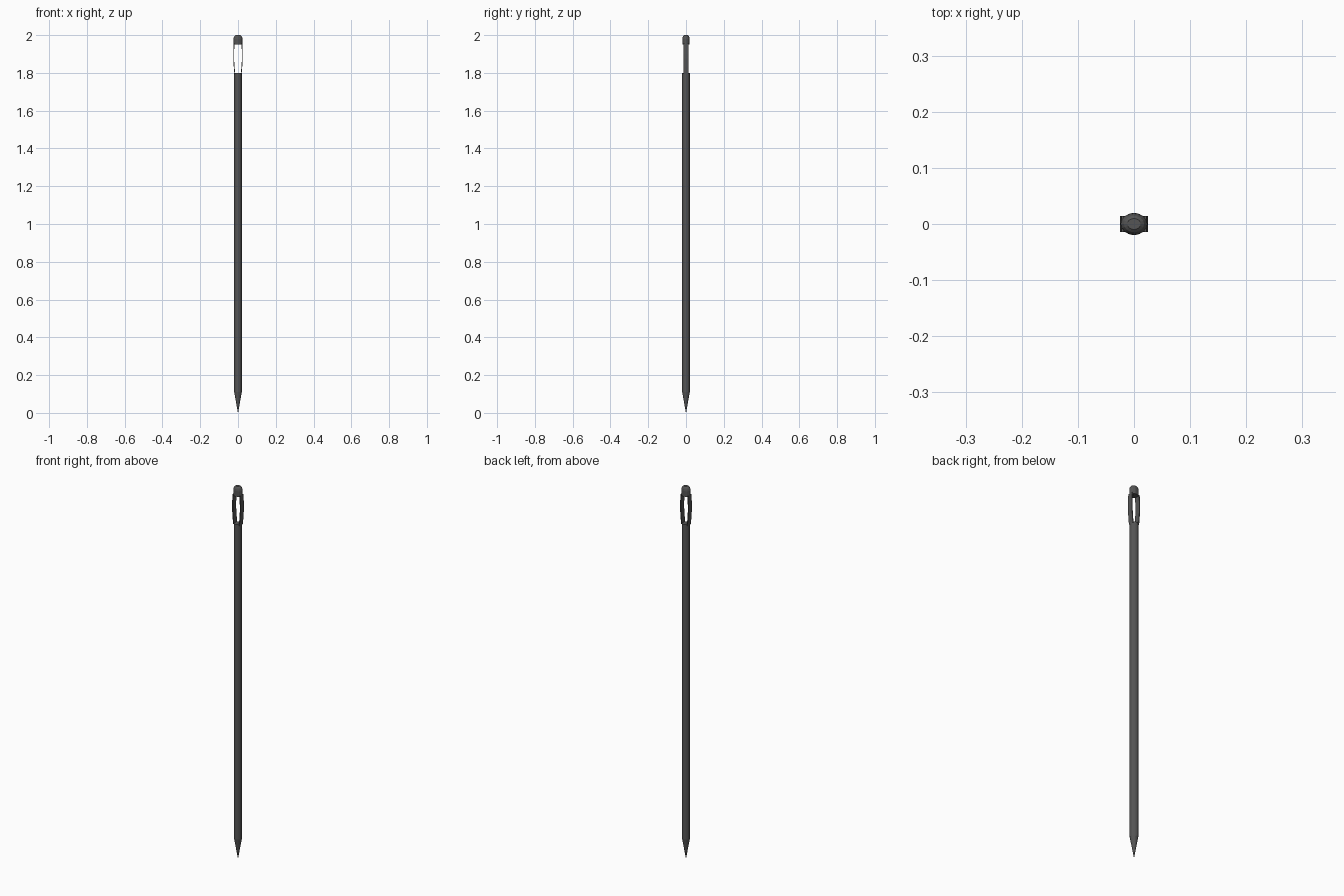
import bpy, bmesh, math

if "Cube" in bpy.data.objects:
    bpy.data.objects.remove(bpy.data.objects["Cube"])


def make_object(name, bm):
    bmesh.ops.recalc_face_normals(bm, faces=bm.faces)
    mesh = bpy.data.meshes.new(name)
    bm.to_mesh(mesh)
    bm.free()
    obj = bpy.data.objects.new(name, mesh)
    bpy.context.collection.objects.link(obj)
    mat = bpy.data.materials.get("dark_steel") or bpy.data.materials.new("dark_steel")
    mat.diffuse_color = (0.09, 0.09, 0.09, 1)
    mat.use_nodes = True
    mat.node_tree.nodes["Principled BSDF"].inputs["Base Color"].default_value = mat.diffuse_color
    mesh.materials.append(mat)
    return obj


def loft(name, sections):
    """Skin a list of closed point loops and cap both ends."""
    bm = bmesh.new()
    rings = [[bm.verts.new(p) for p in s] for s in sections]
    for a, b in zip(rings, rings[1:]):
        for i in range(len(a)):
            j = (i + 1) % len(a)
            bm.faces.new((a[i], a[j], b[j], b[i]))
    bm.faces.new(rings[0])
    bm.faces.new(rings[-1])
    return make_object(name, bm)


def ellipse(rx, ry, z, n=16):
    return [(rx * math.cos(math.tau * i / n), ry * math.sin(math.tau * i / n), z)
            for i in range(n)]


# Long shaft with pointed tip
loft("needle_shaft", [ellipse(r, r, z) for r, z in
                      ((0.0005, 0), (0.02, 0.11), (0.02, 1.8))])

# Rounded head above the eye
loft("needle_head", [ellipse(0.024 * k, 0.0195 * k, z) for k, z in
                     ((1, 1.95), (1, 1.98), (0.92, 1.989), (0.75, 1.996), (0.5, 2.0))])

# Thin bowed strips either side of the eye
path = ((0.019, 1.795), (0.0225, 1.835), (0.025, 1.875), (0.025, 1.9), (0.0225, 1.955))
t, w = 0.004, 0.0145
for side, label in ((-1, "left"), (1, "right")):
    loft("eye_strip_" + label,
         [[(side * x, -w, z), (side * x, w, z),
           (side * (x - t), w, z), (side * (x - t), -w, z)] for x, z in path])
